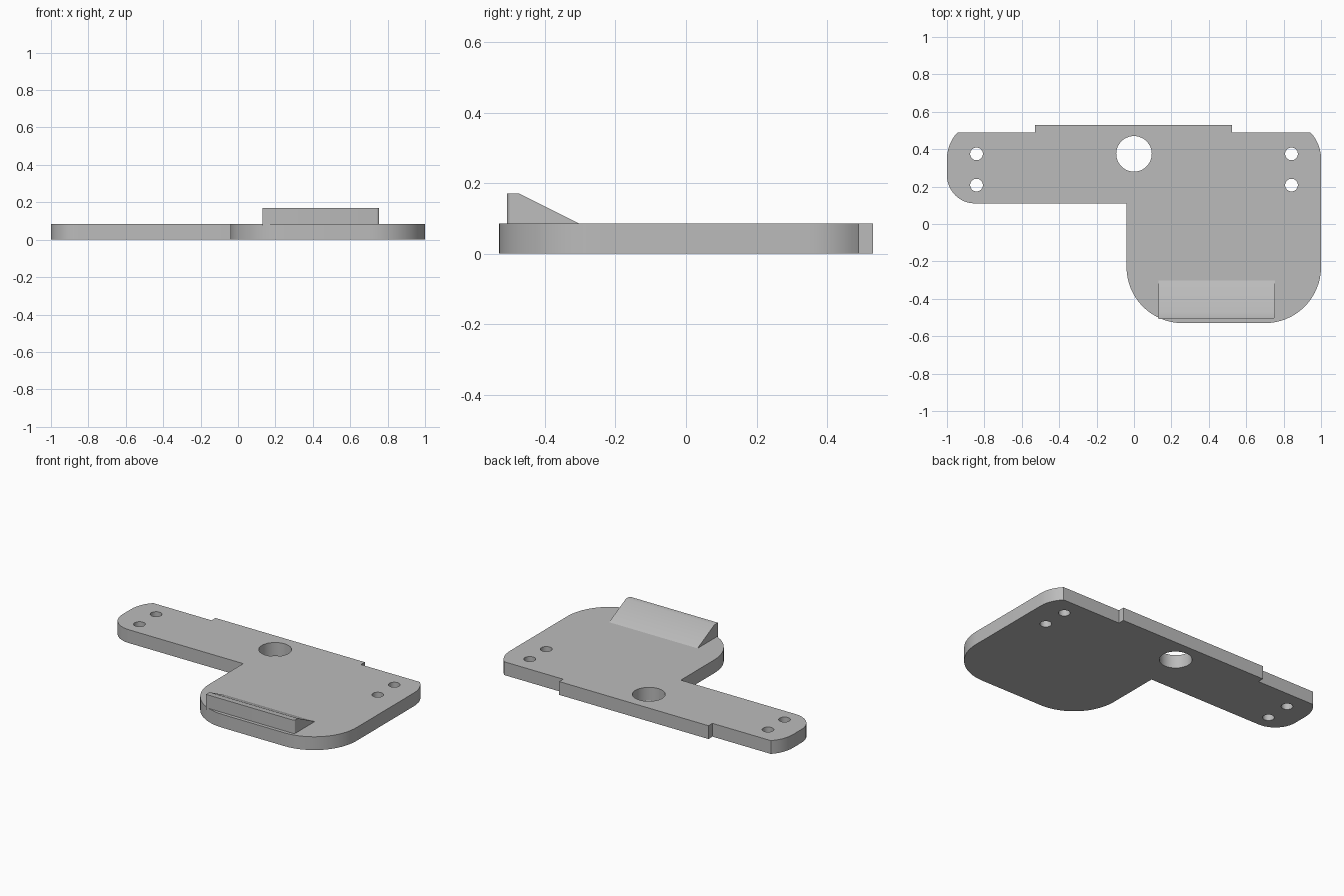
import bpy
import bmesh
from math import sin, cos, radians
from mathutils import Vector

cube = bpy.data.objects.get("Cube")
if cube:
    bpy.data.objects.remove(cube, do_unlink=True)

THICK = 0.085

grey = bpy.data.materials.new("plain grey")
grey.use_nodes = True
grey.diffuse_color = (0.5, 0.5, 0.5, 1)
grey.node_tree.nodes["Principled BSDF"].inputs["Base Color"].default_value = (0.5, 0.5, 0.5, 1)


def arc(cx, cy, r, start, end, steps=12):
    """Points on a circular arc, angles in degrees."""
    angles = [radians(start + (end - start) * i / steps) for i in range(steps + 1)]
    return [(cx + r * cos(a), cy + r * sin(a)) for a in angles]


def circle(cx, cy, r, steps=32):
    return arc(cx, cy, r, 0, 360, steps)[:-1]


def add_object(name, bm):
    bmesh.ops.recalc_face_normals(bm, faces=bm.faces)
    mesh = bpy.data.meshes.new(name)
    bm.to_mesh(mesh)
    bm.free()
    mesh.materials.append(grey)
    obj = bpy.data.objects.new(name, mesh)
    bpy.context.collection.objects.link(obj)
    bpy.ops.object.select_all(action="DESELECT")
    obj.select_set(True)
    bpy.context.view_layer.objects.active = obj
    bpy.ops.object.shade_smooth_by_angle(angle=radians(30))
    return obj


def plate_from_loops(name, loops, height):
    """Extrude an outline with holes into a flat plate."""
    curve = bpy.data.curves.new(name + "_outline", "CURVE")
    curve.dimensions = "2D"
    curve.fill_mode = "BOTH"
    curve.extrude = height / 2
    for loop in loops:
        spline = curve.splines.new("POLY")
        spline.points.add(len(loop) - 1)
        for point, (x, y) in zip(spline.points, loop):
            point.co = (x, y, 0, 1)
        spline.use_cyclic_u = True
    helper = bpy.data.objects.new(name + "_outline", curve)
    bpy.context.collection.objects.link(helper)
    bpy.context.view_layer.update()
    mesh = bpy.data.meshes.new_from_object(
        helper.evaluated_get(bpy.context.evaluated_depsgraph_get()))
    bm = bmesh.new()
    bm.from_mesh(mesh)
    bpy.data.objects.remove(helper, do_unlink=True)
    bpy.data.meshes.remove(mesh)
    bmesh.ops.remove_doubles(bm, verts=bm.verts, dist=0.0001)
    bmesh.ops.translate(bm, verts=bm.verts, vec=(0, 0, height / 2))
    return add_object(name, bm)


# Base plate: side arm, rounded body and raised back tab
outline = (
    arc(-0.85, 0.26, 0.15, 270, 180)
    + arc(-0.8, 0.35, 0.2, 180, 135.5, 6)
    + [(-0.53, 0.49), (-0.53, 0.53), (0.525, 0.53), (0.525, 0.49)]
    + arc(0.8, 0.35, 0.2, 44.5, 0, 6)
    + arc(0.7, -0.23, 0.3, 0, -90, 16)
    + arc(0.26, -0.23, 0.3, -90, -180, 16)
    + [(-0.04, 0.11)]
)
holes = [circle(0, 0.375, 0.095, 48)]
holes += [circle(x, y, 0.034) for x in (-0.842, 0.842) for y in (0.375, 0.208)]
plate_from_loops("base_plate", [outline] + holes, THICK)

# Front ramp: wedge profile extruded across, with one softened front corner
profile = [(-0.508, THICK - 0.01), (-0.508, 0.17), (-0.472, 0.17),
           (-0.302, THICK), (-0.302, THICK - 0.01)]
bm = bmesh.new()
face = bm.faces.new([bm.verts.new((0.13, y, z)) for y, z in profile])
side = bmesh.ops.extrude_face_region(bm, geom=[face])
moved = [v for v in side["geom"] if isinstance(v, bmesh.types.BMVert)]
bmesh.ops.translate(bm, verts=moved, vec=Vector((0.625, 0, 0)))
corner = [e for e in bm.edges
          if all(v.co.x > 0.7 and v.co.y < -0.5 for v in e.verts)]
bmesh.ops.bevel(bm, geom=corner, offset=0.015, segments=3, profile=0.5, affect="EDGES")
add_object("front_ramp", bm)
